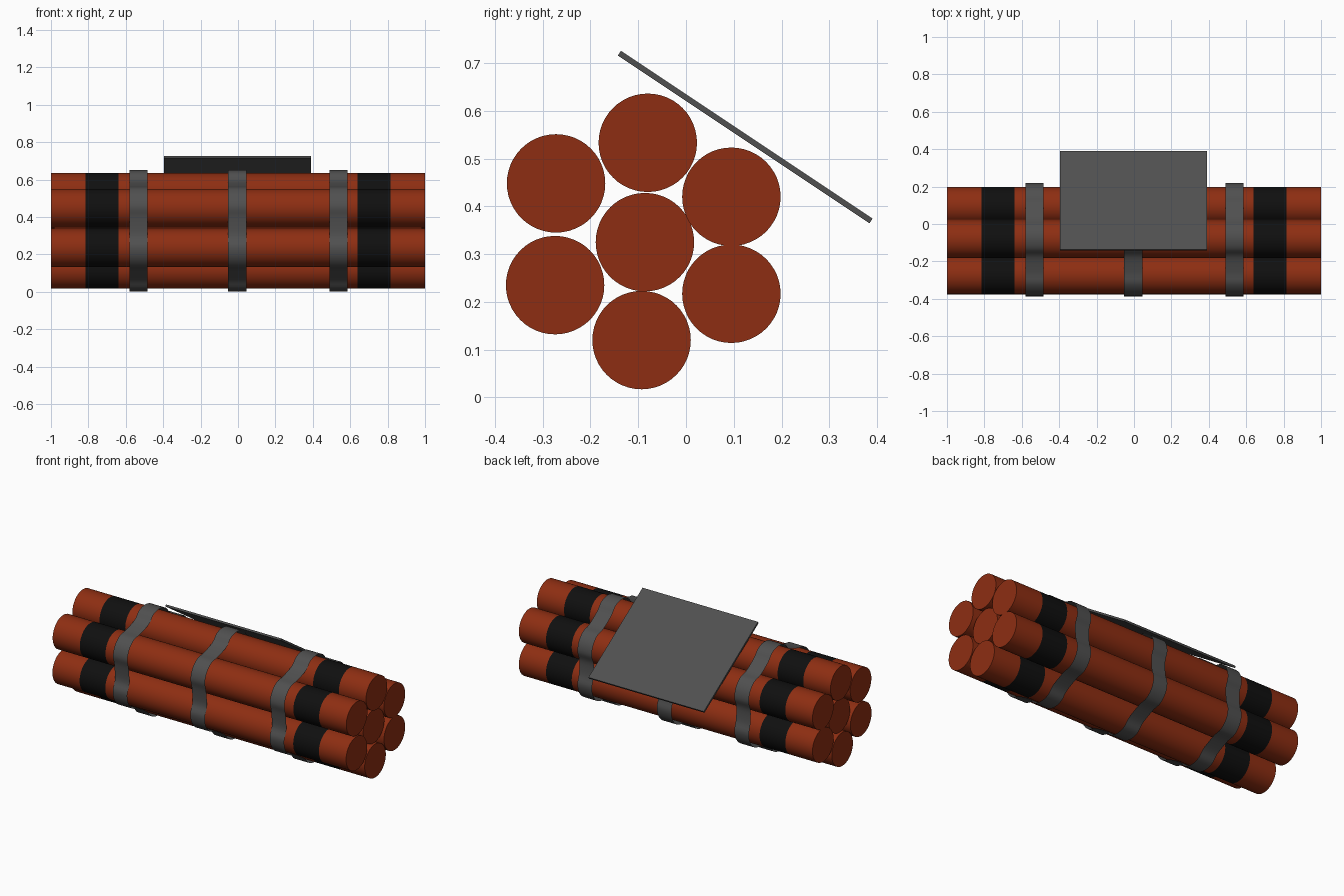
import bpy, bmesh, math
from mathutils import Vector

if "Cube" in bpy.data.objects:
    bpy.data.objects.remove(bpy.data.objects["Cube"])

R = 0.103
CENTRE = (-0.086, 0.325)
# outer stick centres (y, z), counter-clockwise seen from +x
OUTER = [(0.095, 0.42), (-0.08, 0.533), (-0.272, 0.448),
         (-0.274, 0.235), (-0.093, 0.12), (0.095, 0.217)]


def material(name, rgb):
    m = bpy.data.materials.new(name)
    m.diffuse_color = (*rgb, 1)
    m.use_nodes = True
    m.node_tree.nodes["Principled BSDF"].inputs["Base Color"].default_value = m.diffuse_color
    return m


red = material("red_paper", (0.27, 0.027, 0.006))
black = material("black_tape", (0.005, 0.005, 0.005))
grey = material("dark_grey", (0.08, 0.08, 0.08))


def sweep(name, outline, xs, mats, slots, capped):
    """Extrude a closed (y, z) outline along the x stations."""
    bm = bmesh.new()
    rings = [[bm.verts.new((x, y, z)) for y, z in outline] for x in xs]
    n = len(outline)
    for k in range(len(xs) - 1):
        a, b = rings[k], rings[k + 1]
        for i in range(n):
            j = (i + 1) % n
            f = bm.faces.new((a[i], a[j], b[j], b[i]))
            f.material_index = slots[k]
    if capped:
        bm.faces.new(rings[0][::-1])
        bm.faces.new(rings[-1])
    me = bpy.data.meshes.new(name)
    bm.to_mesh(me)
    bm.free()
    for m in mats:
        me.materials.append(m)
    ob = bpy.data.objects.new(name, me)
    bpy.context.collection.objects.link(ob)
    bpy.ops.object.select_all(action='DESELECT')
    ob.select_set(True)
    bpy.context.view_layer.objects.active = ob
    bpy.ops.object.shade_smooth_by_angle(angle=math.radians(40))
    return ob


def circle(c, r, n=48):
    return [(c[0] + r * math.cos(2 * math.pi * i / n),
             c[1] + r * math.sin(2 * math.pi * i / n)) for i in range(n)]


# sticks with a black tape band near each end
for k, c in enumerate(OUTER + [CENTRE]):
    end = 0.985 if c == CENTRE else 1.0
    sweep(f"stick_{k + 1}", circle(c, R), [-end, -0.815, -0.64, 0.64, 0.815, end],
          [red, black], [0, 1, 0, 1, 0], True)

# strap path: arcs over each outer stick, smoothed into the valleys
ctrl = []
for c in OUTER:
    out = math.atan2(c[1] - CENTRE[1], c[0] - CENTRE[0])
    for d in (-60, -30, 0, 30, 60):
        a = out + math.radians(d)
        ctrl.append(Vector((c[0] + 0.005 + 0.119 * math.cos(a),
                            c[1] + 0.119 * math.sin(a))))
path = []
n = len(ctrl)
for i in range(n):
    p0, p1, p2, p3 = (ctrl[(i + o) % n] for o in (-1, 0, 1, 2))
    for s in range(4):
        t = s / 4
        path.append(tuple(0.5 * (2 * p1 + (p2 - p0) * t
                                 + (2 * p0 - 5 * p1 + 4 * p2 - p3) * t * t
                                 + (3 * p1 - p0 - 3 * p2 + p3) * t ** 3)))

# three thin sheet straps
for name, x in (("left", -0.532), ("middle", -0.004), ("right", 0.537)):
    sweep(f"{name}_strap", path, [x - 0.049, x + 0.049], [grey], [0], False)

# tilted backing plate
bpy.ops.mesh.primitive_cube_add(size=1, location=(-0.002, 0.124, 0.545),
                                rotation=(math.atan2(-0.352, 0.528), 0, 0))
plate = bpy.context.object
plate.name = "backing_plate"
plate.scale = (0.786, 0.633, 0.012)
plate.data.materials.append(grey)
